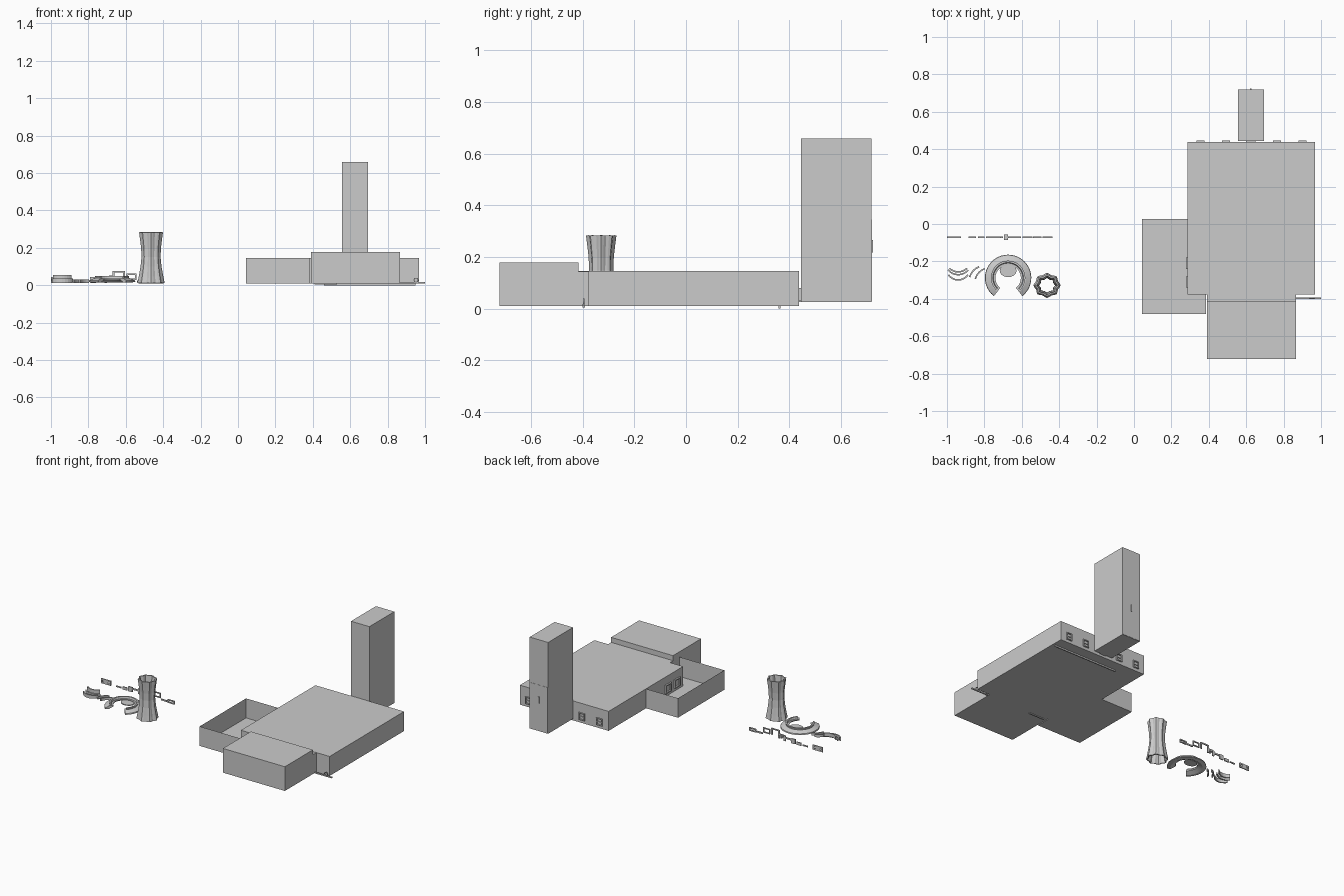
import bpy, bmesh
from math import sin, cos, pi, radians


def mesh_object(name, verts, faces, smooth=False):
    me = bpy.data.meshes.new(name)
    me.from_pydata(verts, [], faces)
    bm = bmesh.new()
    bm.from_mesh(me)
    bmesh.ops.recalc_face_normals(bm, faces=bm.faces)
    bm.to_mesh(me)
    bm.free()
    for p in me.polygons:
        p.use_smooth = smooth
    ob = bpy.data.objects.new(name, me)
    bpy.context.collection.objects.link(ob)
    return ob


def box(name, x, y, z):
    v = [(a, b, c) for a in x for b in y for c in z]
    f = [(0, 1, 3, 2), (4, 6, 7, 5), (0, 4, 5, 1), (2, 3, 7, 6), (0, 2, 6, 4), (1, 5, 7, 3)]
    return mesh_object(name, v, f)


def frame_xz(name, x0, x1, z0, z1, y0, y1, t):
    # rectangular border standing in the XZ plane
    box(name + "_left", (x0, x0 + t), (y0, y1), (z0, z1))
    box(name + "_right", (x1 - t, x1), (y0, y1), (z0, z1))
    box(name + "_bottom", (x0 + t, x1 - t), (y0, y1), (z0, z0 + t))
    box(name + "_top", (x0 + t, x1 - t), (y0, y1), (z1 - t, z1))


def swept(name, centre, profile, a0, a1, n):
    # closed profile (radius, z) turned through part of a circle
    v, f, m = [], [], len(profile)
    for i in range(n + 1):
        a = radians(a0 + (a1 - a0) * i / n)
        v += [(centre[0] + r * cos(a), centre[1] + r * sin(a), z) for r, z in profile]
    for i in range(n):
        for j in range(m):
            k = (j + 1) % m
            f.append((i * m + j, i * m + k, (i + 1) * m + k, (i + 1) * m + j))
    f += [tuple(range(m)), tuple(n * m + j for j in range(m))]
    return mesh_object(name, v, f)


def arc_strip(name, p, r, a0, a1, z0, z1, t=0.008):
    return swept(name, p, [(r - t, z0), (r, z0), (r, z1), (r - t, z1)], a0, a1, 8)


# Main volumes
box("main_block", (0.287, 0.967), (-0.378, 0.438), (0.01, 0.145))
box("neck", (0.39, 0.865), (-0.415, -0.378), (0.01, 0.143))
box("front_block", (0.39, 0.865), (-0.722, -0.415), (0.01, 0.178))
box("tower", (0.555, 0.696), (0.445, 0.718), (0.025, 0.658))
box("tower_link", (0.60, 0.65), (0.438, 0.445), (0.025, 0.08))
box("tower_door", (0.557, 0.694), (0.718, 0.7195), (0.027, 0.345))
box("tower_handle", (0.621, 0.629), (0.7195, 0.724), (0.217, 0.265))

# Open tray: floor and thin walls
outline = [(0.287, 0.028), (0.042, 0.028), (0.042, -0.48), (0.385, -0.48),
           (0.385, -0.378), (0.287, -0.378)]
n = len(outline)
verts = [(x, y, 0.01) for x, y in outline] + [(x, y, 0.145) for x, y in outline]
mesh_object("open_tray", verts, [tuple(range(n))] +
            [(i, i + 1, n + i + 1, n + i) for i in range(n - 2)])

# Tray wall fittings
for y in (-0.31, -0.21):
    for k, (dy, z) in enumerate((((-0.03, -0.022), (0.03, 0.09)), ((0.022, 0.03), (0.03, 0.09)),
                                 ((-0.022, 0.022), (0.03, 0.038)), ((-0.022, 0.022), (0.082, 0.09)))):
        box("tray_fitting_%d" % k, (0.277, 0.287), (y + dy[0], y + dy[1]), z)

# Back openings
for i in range(5):
    x = 0.355 + i * 0.1365
    frame_xz("back_vent", x - 0.022, x + 0.022, 0.03, 0.08, 0.438, 0.446, 0.006)
    box("back_vent_bar", (x - 0.016, x + 0.016), (0.438, 0.444), (0.052, 0.057))

# Strips under the blocks and side rod with ring
box("rear_foot_strip", (0.46, 0.95), (0.357, 0.365), (0.0, 0.01))
box("front_foot_strip", (0.41, 0.53), (-0.40, -0.39), (0.005, 0.01))
box("side_rod", (0.865, 1.0), (-0.40, -0.392), (0.01, 0.018))
ring = swept("rod_ring", (0, 0), [(0.009, -0.003), (0.013, -0.003), (0.013, 0.003), (0.009, 0.003)],
             0, 360, 12)
ring.rotation_euler = (pi / 2, 0, 0)
ring.location = (0.952, -0.396, 0.027)

# Hourglass shell with wavy pleats
levels = [(0.012, 0.073), (0.05, 0.065), (0.10, 0.056), (0.15, 0.051),
          (0.20, 0.053), (0.24, 0.058), (0.283, 0.064)]
seg, verts, faces = 32, [], []
for z, r in levels:
    for i in range(seg):
        a = 2 * pi * i / seg
        q = r * (0.93 + 0.07 * cos(8 * a))
        verts.append((-0.465 + q * cos(a), -0.328 + 0.92 * q * sin(a), z))
for l in range(len(levels) - 1):
    for i in range(seg):
        j = (i + 1) % seg
        faces.append((l * seg + i, l * seg + j, (l + 1) * seg + j, (l + 1) * seg + i))
shell = mesh_object("pleated_hourglass", verts, faces)
mod = shell.modifiers.new("thickness", "SOLIDIFY")
mod.thickness = 0.008

# Open collar and its inner flap
swept("collar_brim", (-0.673, -0.288), [(0.124, 0.018), (0.122, 0.026), (0.095, 0.038),
      (0.068, 0.036), (0.070, 0.028), (0.1, 0.014)], -52, 232, 32)
swept("collar_band", (-0.673, -0.288), [(0.088, 0.034), (0.092, 0.05), (0.082, 0.05), (0.078, 0.034)],
      -45, 225, 28)
flap = [(-0.673 + 0.045 * cos(2 * pi * i / 20), -0.25 + 0.034 * sin(2 * pi * i / 20)) for i in range(20)]
verts = [(x, y, z) for z in (0.026, 0.032) for x, y in flap]
mesh_object("collar_flap", verts, [tuple(range(20)), tuple(range(20, 40))] +
            [(i, (i + 1) % 20, 20 + (i + 1) % 20, 20 + i) for i in range(20)])

# Curved loose strips
arc_strip("curved_strip", (-0.94, -0.235), 0.068, 215, 325, 0.012, 0.035)
arc_strip("curved_strip", (-0.94, -0.19), 0.07, 225, 315, 0.03, 0.055)
arc_strip("curved_strip", (-0.94, -0.20), 0.075, 220, 320, 0.02, 0.035)
arc_strip("curved_strip", (-0.80, -0.305), 0.085, 110, 165, 0.012, 0.03)
arc_strip("curved_strip", (-0.77, -0.315), 0.085, 110, 165, 0.012, 0.03)

# Row of thin plates and frames
Y = (-0.074, -0.067)
frame_xz("end_plate", -1.0, -0.925, 0.012, 0.045, *Y, 0.01)
frame_xz("end_plate", -0.49, -0.435, 0.012, 0.036, *Y, 0.008)
plates = [((-0.98, -0.945), (0.02, 0.037)), ((-0.885, -0.845), (0.016, 0.024)),
          ((-0.835, -0.80), (0.012, 0.032)), ((-0.79, -0.76), (0.012, 0.045)),
          ((-0.76, -0.715), (0.03, 0.04)), ((-0.715, -0.70), (0.012, 0.05)),
          ((-0.67, -0.605), (0.068, 0.076)), ((-0.67, -0.66), (0.02, 0.068)),
          ((-0.615, -0.605), (0.03, 0.068)), ((-0.69, -0.67), (0.03, 0.052)),
          ((-0.54, -0.495), (0.015, 0.025))]
for x, z in plates:
    box("thin_plate", x, Y, z)
frame_xz("thin_frame", -0.595, -0.543, 0.028, 0.063, *Y, 0.007)
box("plate_clip", (-0.695, -0.675), (-0.085, -0.056), (0.03, 0.045))
